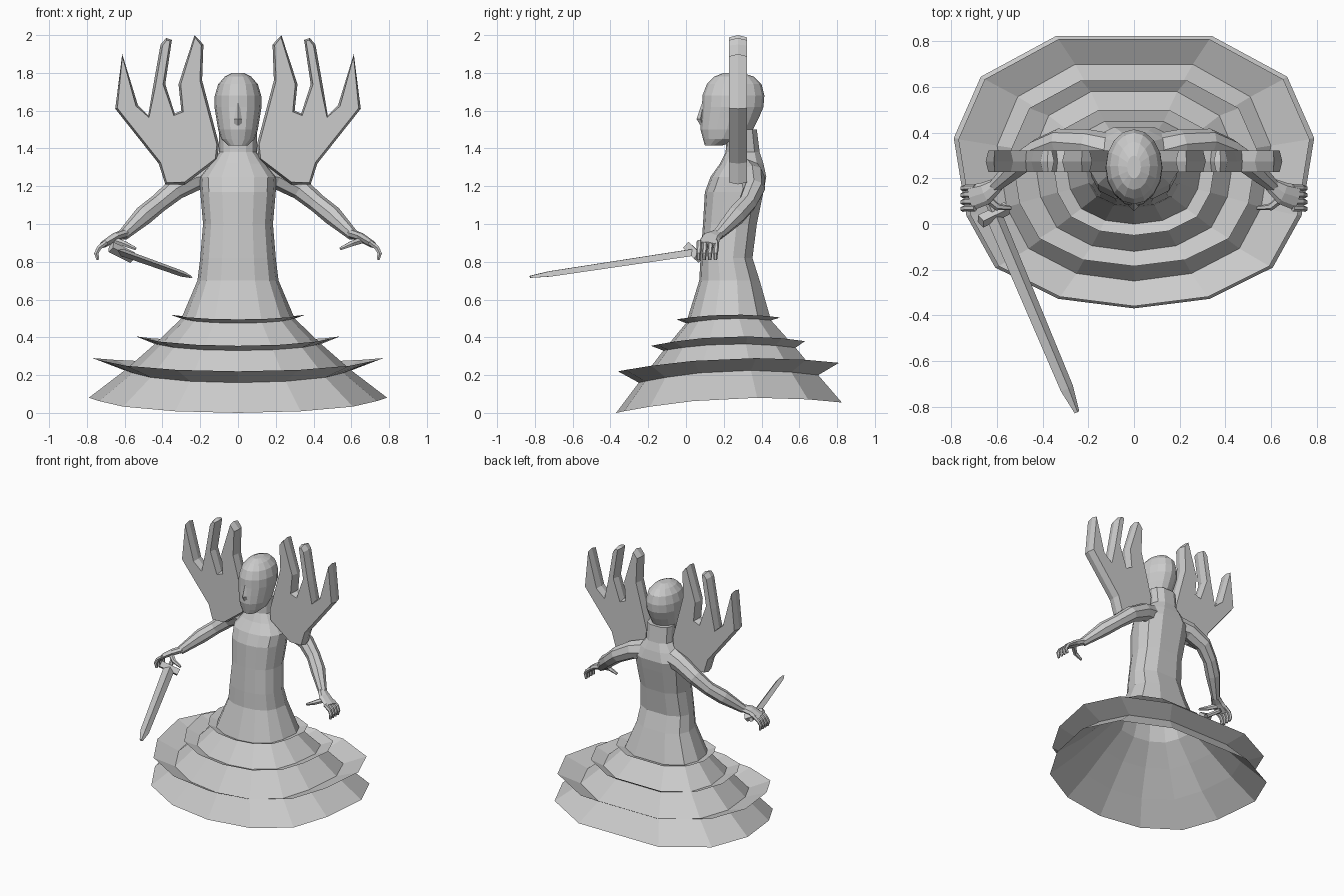
import bpy, bmesh, math
from mathutils import Vector

if "Cube" in bpy.data.objects:
    bpy.data.objects.remove(bpy.data.objects["Cube"])

grey = bpy.data.materials.new("light grey")
grey.diffuse_color = (0.6, 0.6, 0.6, 1)
grey.use_nodes = True
grey.node_tree.nodes["Principled BSDF"].inputs["Base Color"].default_value = grey.diffuse_color


def finish(name, bm):
    bmesh.ops.recalc_face_normals(bm, faces=bm.faces)
    me = bpy.data.meshes.new(name)
    bm.to_mesh(me)
    bm.free()
    me.materials.append(grey)
    ob = bpy.data.objects.new(name, me)
    bpy.context.collection.objects.link(ob)
    return ob


def loft(name, rings, cap_start=True, cap_end=True):
    """Skin a list of closed rings with quads."""
    bm = bmesh.new()
    vs = [[bm.verts.new(p) for p in r] for r in rings]
    n = len(vs[0])
    for a, b in zip(vs, vs[1:]):
        for i in range(n):
            j = (i + 1) % n
            bm.faces.new((a[i], a[j], b[j], b[i]))
    if cap_start:
        bm.faces.new(vs[0][::-1])
    if cap_end:
        bm.faces.new(vs[-1])
    return finish(name, bm)


# Half outline of the body section, front to back, in unit coordinates
HALF = [(0, -1), (.42, -.93), (.77, -.7), (.93, -.32), (1, .25), (.85, .7), (.43, 1), (0, 1)]
BODY = HALF + [(-x, y) for x, y in HALF[-2:0:-1]]
ROUND = [(math.sin(math.tau * i / 16), -math.cos(math.tau * i / 16)) for i in range(16)]


def ring(shape, hw, yf, yb, zf, zs=None, zb=None):
    """Ring with half width, front/back y and front/side/back height."""
    zs = zf if zs is None else zs
    zb = zf if zb is None else zb
    out = []
    for x, t in shape:
        z = (zf * (t - .25) * (t - 1) / 2.5 + zs * (t + 1) * (t - 1) / -.9375
             + zb * (t + 1) * (t - .25) / 1.5)
        out.append((x * hw, (yf + yb) / 2 + t * (yb - yf) / 2, z))
    return out


def tube(name, pts, radii, side=(0, 1, 0), n=8, sx=1):
    """Tube along points; radii are (along side, across) pairs."""
    pts = [Vector(p) for p in pts]
    rings = []
    for i, p in enumerate(pts):
        t = (pts[min(i + 1, len(pts) - 1)] - pts[max(i - 1, 0)]).normalized()
        u = Vector(side)
        u = (u - t * u.dot(t)).normalized()
        v = t.cross(u)
        a, b = radii[i] if isinstance(radii[i], tuple) else (radii[i], radii[i])
        r = []
        for k in range(n):
            ang = math.tau * k / n
            q = p + u * a * math.cos(ang) + v * b * math.sin(ang)
            r.append((q.x * sx, q.y, q.z))
        rings.append(r)
    return loft(name, rings)


# Skirt, torso and neck in one skin, open at the hem
hem = (.79, -.37, .825, .0, .08, .055)
troughs = [(.60, -.25, .70, .16, .225, .20),
           (.44, -.12, .58, .33, .365, .345),
           (.30, .00, .45, .475, .50, .49)]
upper = [(.215, .07, .39, .70), (.20, .077, .352, .82), (.185, .09, .375, 1.0),
         (.20, .10, .41, 1.17), (.205, .13, .425, 1.25), (.15, .18, .41, 1.32),
         (.10, .21, .39, 1.38), (.10, .215, .375, 1.5)]
loft("gown_and_torso", [ring(BODY, *r) for r in [hem] + troughs + upper], False)

# Upturned flounces on the skirt
tips = [(.77, -.36, .81, .22, .29, .265),
        (.54, -.185, .63, .355, .405, .38),
        (.36, -.05, .50, .495, .52, .505)]
for i, (a, b) in enumerate(zip(troughs, tips)):
    loft(f"skirt_flounce_{i + 1}", [ring(BODY, *a), ring(BODY, *b)], False, False)

# Head and nose
loft("head", [ring(ROUND, *r) for r in [
    (.05, .10, .19, 1.415), (.088, .09, .30, 1.45), (.105, .077, .355, 1.50),
    (.115, .08, .385, 1.56), (.125, .085, .41, 1.62), (.123, .087, .415, 1.68),
    (.105, .11, .40, 1.74), (.07, .15, .36, 1.78), (.03, .20, .30, 1.80)]])
tube("nose", [(0, .093, 1.64), (0, .076, 1.555), (0, .088, 1.525)],
     [(.008, .008), (.02, .02), (.022, .012)], (1, 0, 0), 4)

# Three-pronged back plates with bevelled rims
PLATE = [(.28, 1.21), (.385, 1.21), (.42, 1.32), (.65, 1.61), (.613, 1.9), (.53, 1.63),
         (.475, 1.575), (.45, 1.725), (.41, 1.95), (.38, 1.985), (.35, 1.975),
         (.385, 1.74), (.335, 1.585), (.30, 1.60), (.315, 1.74), (.23, 2.0), (.183, 1.95),
         (.19, 1.76), (.10, 1.42), (.11, 1.34)]


def back_plate(name, sx):
    bm = bmesh.new()
    for s in (-1, 1):
        rim = [bm.verts.new((x * sx, .275, z)) for x, z in PLATE]
        face = bm.faces.new(rim)
        bm.normal_update()
        bmesh.ops.inset_region(bm, faces=[face], thickness=.012, use_even_offset=False,
                               use_boundary=True)
        for v in face.verts:
            v.co.y = .275 + s * .047
    bmesh.ops.remove_doubles(bm, verts=bm.verts, dist=.0005)
    finish(name, bm)


for label, sx in (("left", 1), ("right", -1)):
    back_plate(label + "_back_plate", sx)
    # Arm from inside the shoulder to the wrist
    tube(label + "_arm",
         [(.06, .31, 1.28), (.21, .35, 1.25), (.33, .36, 1.185), (.42, .325, 1.11),
          (.50, .265, 1.045), (.61, .165, .94)],
         [.08, .066, .058, .05, .052, .03], sx=sx)
    # Hand: palm, four curled fingers and thumb
    tube(label + "_palm", [(.595, .175, .95), (.65, .135, .93), (.715, .115, .89)],
         [(.03, .025), (.05, .024), (.056, .018)], sx=sx)
    for k in range(4):
        y = .07 + .03 * k
        tube(f"{label}_finger_{k + 1}",
             [(.695, y, .905), (.735, y, .875), (.75, y - .004, .845), (.742, y - .004, .81)],
             [.015, .014, .013, .009], n=6, sx=sx)
    tube(label + "_thumb", [(.655, .12, .915), (.60, .075, .895), (.54, .07, .868)],
         [.02, .016, .009], n=6, sx=sx)

# Sword held in the right hand
w = Vector((.85, .42, -.42)).normalized()
base, tip = Vector((-.615, .04, .85)), Vector((-.25, -.825, .72))
d = tip - base
tube("sword_blade", [base, base + d * .88, tip], [(.04, .02), (.032, .016), (.012, .006)], w, 4)
tube("sword_guard", [base - w * .07, base + w * .07], [.03, .03], d, 4)
tube("sword_grip", [base - d * .13, base], [.016, .016], w, 6)
